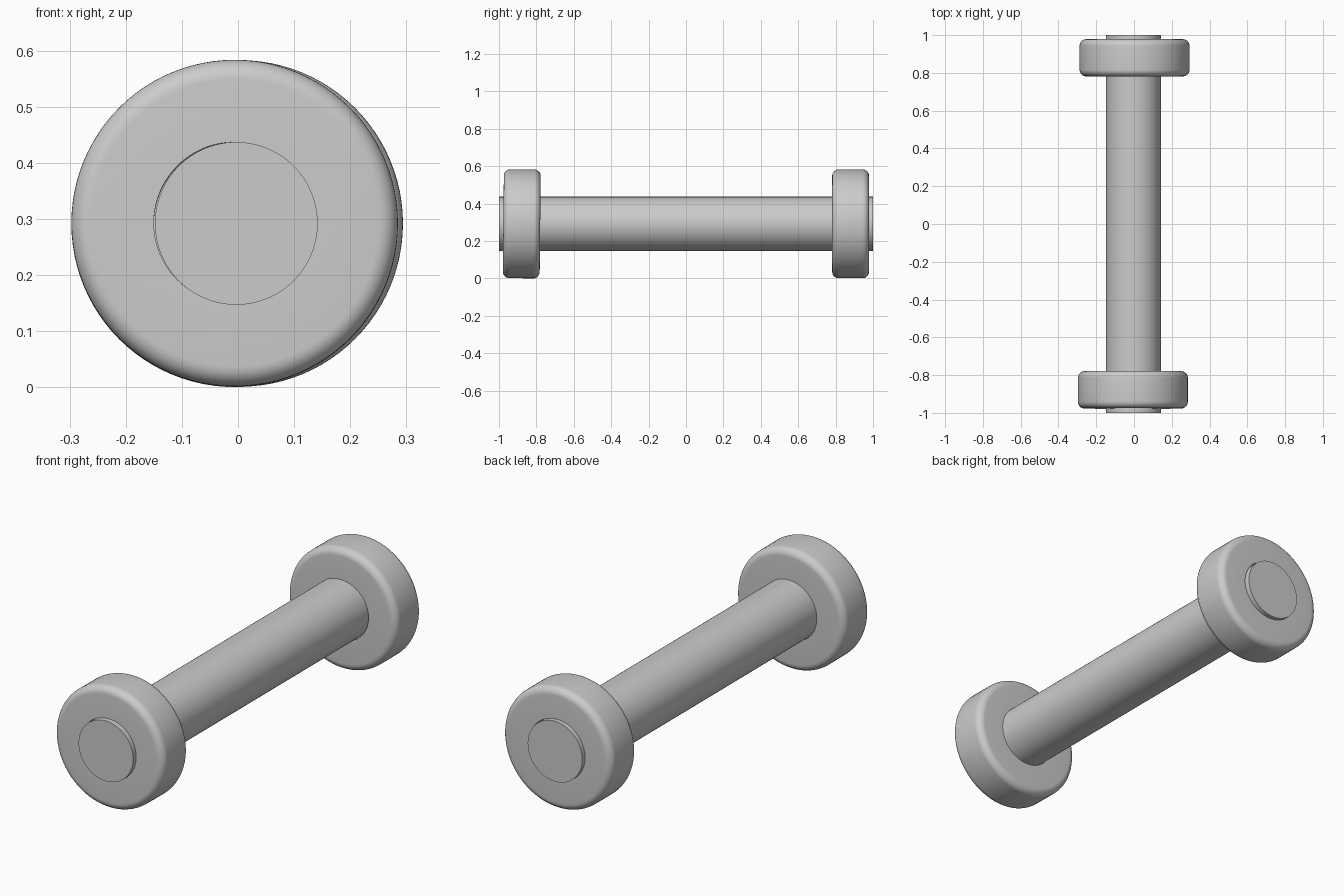
import bpy
import math
from mathutils import Matrix

cube = bpy.data.objects.get("Cube")
if cube:
    bpy.data.objects.remove(cube, do_unlink=True)

grey = bpy.data.materials.new("plain grey")
grey.use_nodes = True
colour = (0.6, 0.6, 0.6, 1)
grey.diffuse_color = colour
grey.node_tree.nodes["Principled BSDF"].inputs["Base Color"].default_value = colour

AXIS_Z = 0.292


def lathe(name, profile, centre, tilt=0.0, steps=96):
    """Revolve a closed (radius, y) outline around the y axis."""
    verts, faces = [], []
    n = len(profile)
    for s in range(steps):
        a = 2 * math.pi * s / steps
        verts += [(r * math.cos(a), y, r * math.sin(a)) for r, y in profile]
    for s in range(steps):
        t = (s + 1) % steps
        for i in range(n):
            j = (i + 1) % n
            faces.append((s * n + i, s * n + j, t * n + j, t * n + i))
    mesh = bpy.data.meshes.new(name)
    mesh.from_pydata(verts, [], faces)
    mesh.transform(Matrix.Rotation(tilt, 4, "X"))
    mesh.materials.append(grey)
    obj = bpy.data.objects.new(name, mesh)
    bpy.context.collection.objects.link(obj)
    obj.location = centre
    smooth(obj)
    return obj


def smooth(obj):
    bpy.ops.object.select_all(action="DESELECT")
    obj.select_set(True)
    bpy.context.view_layer.objects.active = obj
    bpy.ops.object.shade_smooth_by_angle(angle=math.radians(30))


def weight_outline(inner, outer, width, bevel, steps=8):
    """Ring cross-section with rounded outer corners."""
    half = width / 2
    points = [(inner, -half)]
    for side in (-1, 1):
        for k in range(steps + 1):
            a = math.pi / 2 * (k / steps - (1 if side < 0 else 0))
            points.append((outer - bevel + bevel * math.cos(a),
                           side * (half - bevel) + bevel * math.sin(a)))
    return points + [(inner, half)]


# Solid bar running the full length
bpy.ops.mesh.primitive_cylinder_add(vertices=96, radius=0.145, depth=2,
                                    location=(-0.003, 0, AXIS_Z),
                                    rotation=(math.pi / 2, 0, 0))
bar = bpy.context.object
bar.name = "handle_bar"
bar.data.materials.append(grey)
smooth(bar)

# Rounded ring weights, each seated just inside its end of the bar
outline = weight_outline(0.144, 0.291, 0.197, 0.035)
lathe("front_weight", outline, (-0.006, -0.878, AXIS_Z), tilt=-0.01)
lathe("back_weight", outline, (0.003, 0.88, AXIS_Z))
